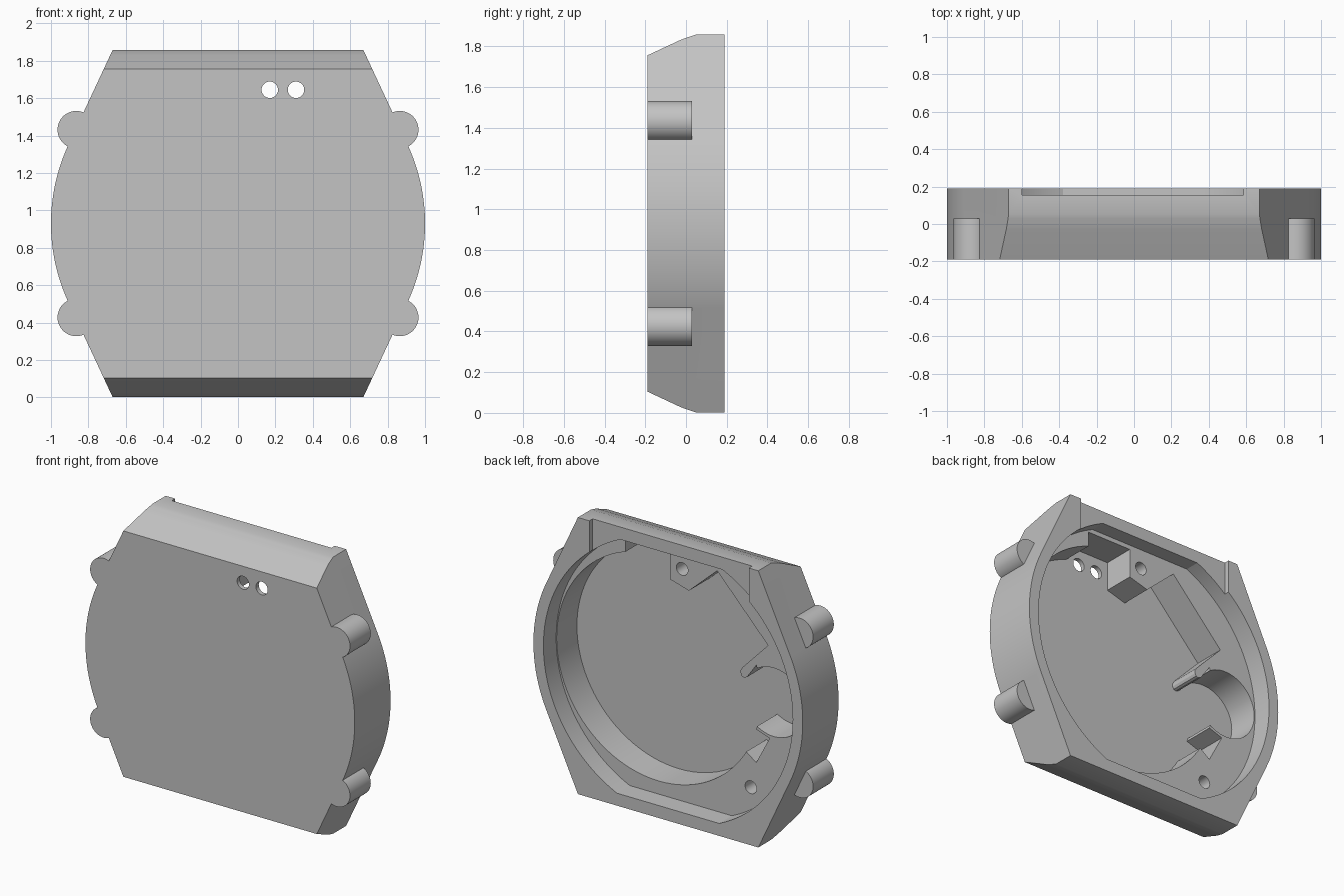
import bpy, bmesh
from math import cos, sin, pi, radians, sqrt
from mathutils import Vector

cube = bpy.data.objects.get("Cube")
if cube:
    bpy.data.objects.remove(cube, do_unlink=True)

grey = bpy.data.materials.new("plain grey")
grey.use_nodes = True
grey.diffuse_color = (0.55, 0.55, 0.55, 1)
grey.node_tree.nodes["Principled BSDF"].inputs["Base Color"].default_value = (0.55, 0.55, 0.55, 1)

MID = 0.93                 # height of the case centre
HEIGHT = 2 * MID - 0.003
FRONT, BACK = -0.19, 0.19
FLOOR, LEDGE, NOTCH = -0.16, 0.055, 0.155


def prism(name, points, start, end, axis="y"):
    """Extrude a closed outline: (x, z) along y, or (y, z) along x."""
    def place(p, d):
        return (p[0], d, p[1]) if axis == "y" else (d, p[0], p[1])
    bm = bmesh.new()
    face = bm.faces.new([bm.verts.new(place(p, start)) for p in points])
    ext = bmesh.ops.extrude_face_region(bm, geom=[face])
    new = [g for g in ext["geom"] if isinstance(g, bmesh.types.BMVert)]
    shift = Vector(place((0, 0), end - start))
    bmesh.ops.translate(bm, verts=new, vec=shift)
    bmesh.ops.recalc_face_normals(bm, faces=bm.faces)
    mesh = bpy.data.meshes.new(name)
    bm.to_mesh(mesh)
    bm.free()
    mesh.materials.append(grey)
    obj = bpy.data.objects.new(name, mesh)
    bpy.context.collection.objects.link(obj)
    return obj


def arc(cx, cz, r, a0=0, a1=360, n=64):
    full = a1 - a0 == 360
    steps = n if full else n + 1
    return [(cx + r * cos(radians(a0 + (a1 - a0) * i / n)),
             cz + r * sin(radians(a0 + (a1 - a0) * i / n))) for i in range(steps)]


def box(x0, x1, z0, z1):
    return [(x0, z0), (x1, z0), (x1, z1), (x0, z1)]


def combine(target, tool, operation):
    mod = target.modifiers.new("combine", "BOOLEAN")
    mod.operation, mod.solver, mod.object = operation, "EXACT", tool
    bpy.context.view_layer.objects.active = target
    bpy.ops.object.modifier_apply(modifier=mod.name)
    bpy.data.objects.remove(tool, do_unlink=True)


def cut(points, start, end):
    combine(case, prism("cutter", points, start, end), "DIFFERENCE")


def add(points, start, end):
    combine(case, prism("addition", points, start, end), "UNION")


# Case: round sides running into straight tangents, flat top and bottom
half = HEIGHT / 2
right = arc(0, MID, 1, -24.4, 24.4, 32)
outline = ([(0.67, MID - half)] + right + [(0.67, MID + half)]
           + [(-0.67, MID + half)] + [(-x, z) for x, z in reversed(right)]
           + [(-0.67, MID - half)])
case = prism("watch_case", outline, FRONT, BACK)

# Sloped, softly rounded front edges at top and bottom
slope = [(-0.21, 0.816), (-0.03, 0.9), (-0.01, 0.908), (0.01, 0.915), (0.03, 0.921),
         (0.055, half + 0.001), (0.21, half + 0.001)]
side = [(y, MID + h) for y, h in slope] + [(y, MID - h) for y, h in reversed(slope)]
combine(case, prism("side_profile", side, -1.2, 1.2, "x"), "INTERSECT")

# Four round lugs
for sx in (-1, 1):
    for sz in (-1, 1):
        add(arc(sx * 0.865, MID + sz * 0.502, 0.1, n=48), FRONT, 0.03)

# Main opening: circle with flattened top and bottom, down to the ledge
R, FLAT = 0.926, 0.845
opening = [(x, min(max(z, MID - FLAT), MID + FLAT)) for x, z in arc(0, MID, R, n=128)]
flat_x = sqrt(R * R - FLAT * FLAT)
opening = [p for p in opening if abs(p[0]) > flat_x]
corners = [(flat_x * a, MID + FLAT * b) for a in (-1, 1) for b in (-1, 1)]
opening = sorted(opening + corners, key=lambda p: -Vector((p[0], p[1] - MID)).angle_signed(Vector((1, 0))))
cut(opening, LEDGE, 0.3)

# Shallow slot through the top wall
cut(box(-0.6, 0.585, 1.5, 2.0), NOTCH, 0.3)

# Deep pockets in the ledge
cut(arc(0.165, MID, 0.757, n=96), FLOOR, 0.1)
cut(box(0.05, 0.41, 1.4, 1.745), FLOOR, 0.1)
cut([(0, 1.55), (-0.27, 1.70), (-0.648, 1.30), (-0.456, 1.10), (-0.1, 1.1)], FLOOR, 0.1)
cut([(-0.3, 0.8), (-0.45, 0.57), (-0.56, 0.49), (-0.66, 0.68)], FLOOR, 0.1)

# Screw boss and rounded tongue standing in the pocket
add([(0.08, 1.76), (0.08, 1.55), (-0.06, 1.51), (-0.27, 1.70), (-0.27, 1.76)], FLOOR - 0.01, LEDGE)
add([(-0.648, 1.30), (-0.456, 1.10), (-0.445, 1.08), (-0.445, 1.06), (-0.453, 1.043),
     (-0.47, 1.037), (-0.49, 1.045), (-0.6, 1.2)], FLOOR - 0.01, LEDGE)
cut(arc(-0.69, MID, 0.23, n=64), FLOOR, 0.1)

# Blind screw holes, then two holes through the front
for x, z in ((-0.01, 1.643), (-0.52, 0.314)):
    cut(arc(x, z, 0.043, n=32), -0.1, 0.1)
for x in (0.17, 0.31):
    cut(arc(x, 1.645, 0.044, n=32), -0.3, 0)

bpy.ops.object.select_all(action="DESELECT")
case.select_set(True)
bpy.context.view_layer.objects.active = case
bpy.ops.object.shade_smooth_by_angle(angle=radians(20))
